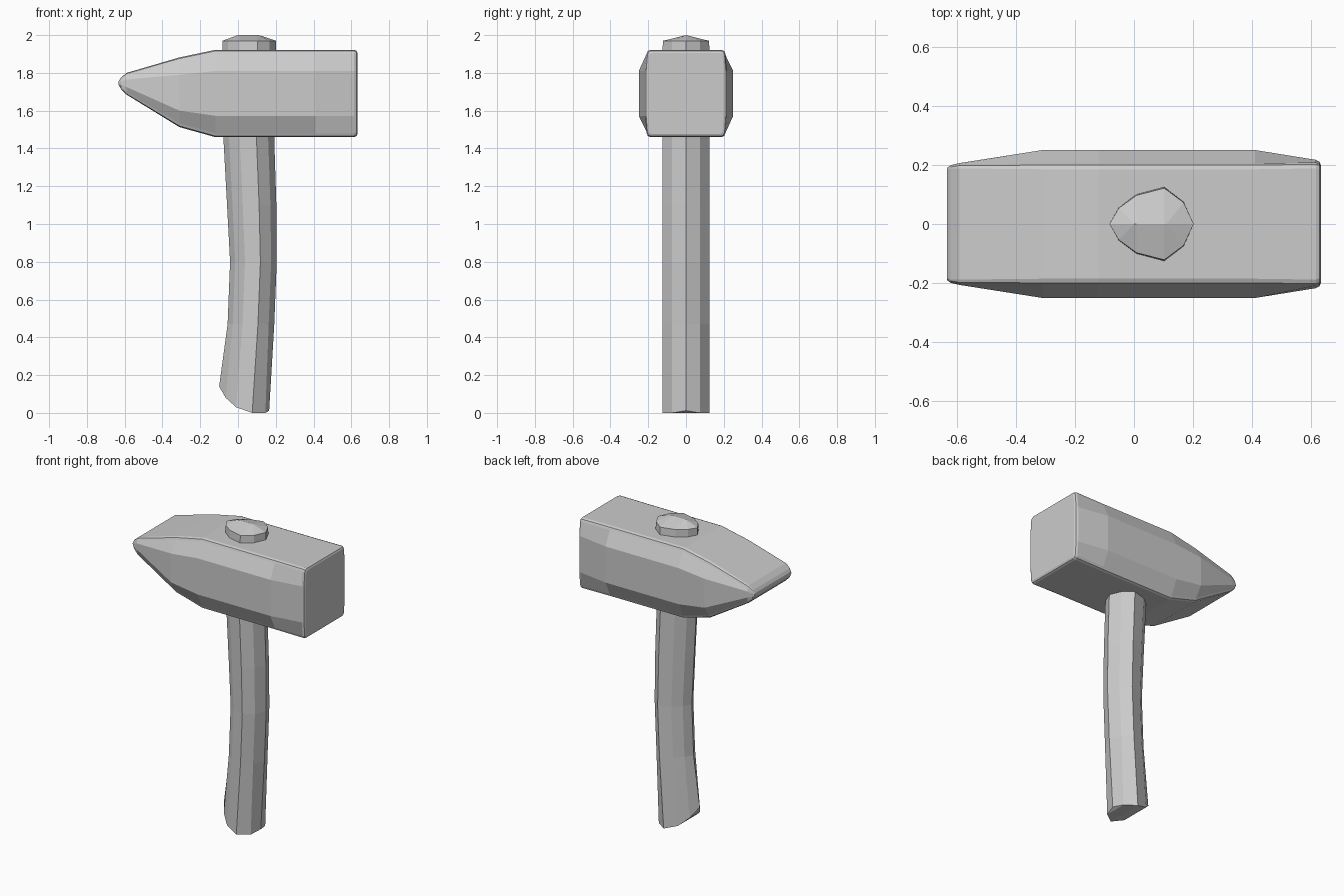
import bpy, bmesh

if "Cube" in bpy.data.objects:
    bpy.data.objects.remove(bpy.data.objects["Cube"])


def skin(name, rings, cap_start=None, cap_end=None):
    """Join closed rings of points with quads; caps are lists of index tuples."""
    bm = bmesh.new()
    loops = [[bm.verts.new(p) for p in ring] for ring in rings]
    n = len(loops[0])
    for a, b in zip(loops, loops[1:]):
        for i in range(n):
            j = (i + 1) % n
            bm.faces.new((a[i], a[j], b[j], b[i]))
    for loop, cap in ((loops[0], cap_start), (loops[-1], cap_end)):
        for idx in cap or []:
            bm.faces.new([loop[i] for i in idx])
    bmesh.ops.remove_doubles(bm, verts=bm.verts, dist=1e-4)
    bmesh.ops.recalc_face_normals(bm, faces=bm.faces)
    mesh = bpy.data.meshes.new(name)
    bm.to_mesh(mesh)
    bm.free()
    obj = bpy.data.objects.new(name, mesh)
    bpy.context.collection.objects.link(obj)
    return obj


# Hammer head: chamfered block tapering to a wedge, with small rounded corners
def head_ring(x, zt, zb, st, sb, yc, ys, r):
    half = [(yc - r, zt), (yc - 0.3 * r, zt - 0.3 * r), (yc, zt - r),
            (ys, st), (ys, sb),
            (yc, zb + r), (yc - 0.3 * r, zb + 0.3 * r), (yc - r, zb)]
    pts = half + [(-y, z) for y, z in reversed(half)]
    return [(x, y, z) for y, z in pts]


head_sections = [
    # x, top, bottom, side top, side bottom, corner y, side y, corner radius
    (-0.632, 1.757, 1.737, 1.75, 1.744, 0.185, 0.19, 0.004),
    (-0.620, 1.775, 1.715, 1.755, 1.735, 0.195, 0.199, 0.008),
    (-0.590, 1.800, 1.685, 1.765, 1.725, 0.202, 0.206, 0.014),
    (-0.310, 1.882, 1.513, 1.790, 1.600, 0.205, 0.250, 0.02),
    (-0.120, 1.922, 1.460, 1.810, 1.573, 0.205, 0.250, 0.02),
    (0.410, 1.922, 1.460, 1.810, 1.573, 0.205, 0.250, 0.02),
    (0.615, 1.922, 1.460, 1.810, 1.573, 0.208, 0.217, 0.02),
    (0.627, 1.917, 1.465, 1.810, 1.573, 0.204, 0.211, 0.02),
    (0.632, 1.906, 1.476, 1.810, 1.573, 0.194, 0.199, 0.015),
]
whole = [tuple(range(16))]
skin("hammer_head", [head_ring(*s) for s in head_sections], whole, whole)

# Handle: curved ten-sided grip, slanted at the butt and domed above the head
ts = [0, 0.11, 0.32, 0.65, 0.88, 1]
ys = [0, 0.055, 0.1, 0.125, 0.075, 0]


def mirror_ring(half):
    return half + [(x, -y, z) for x, y, z in reversed(half[1:-1])]


def handle_ring(z, left, right, k=1.0):
    return mirror_ring([(left + t * (right - left), y * k, z) for t, y in zip(ts, ys)])


butt_x = [-0.10, -0.065, -0.01, 0.075, 0.145, 0.165]
butt_z = [0.14, 0.08, 0.03, 0.0, 0.0, 0.012]
rings = [mirror_ring(list(zip(butt_x, ys, butt_z)))]
rings += [handle_ring(*r) for r in (
    (0.47, -0.055, 0.192),
    (0.80, -0.042, 0.205),
    (1.10, -0.058, 0.203),
    (1.45, -0.077, 0.192),
    (1.92, -0.083, 0.202),
    (1.97, -0.083, 0.202, 0.97))]
# The dome closes onto a short ridge
rings.append([(min(max(x, 0.0), 0.11), 0, 2.0) for x, y, z in rings[-1]])
butt_cap = [(0, 1, 9), (1, 2, 8, 9), (2, 3, 7, 8), (3, 4, 6, 7), (4, 5, 6)]
skin("handle", rings, butt_cap)
